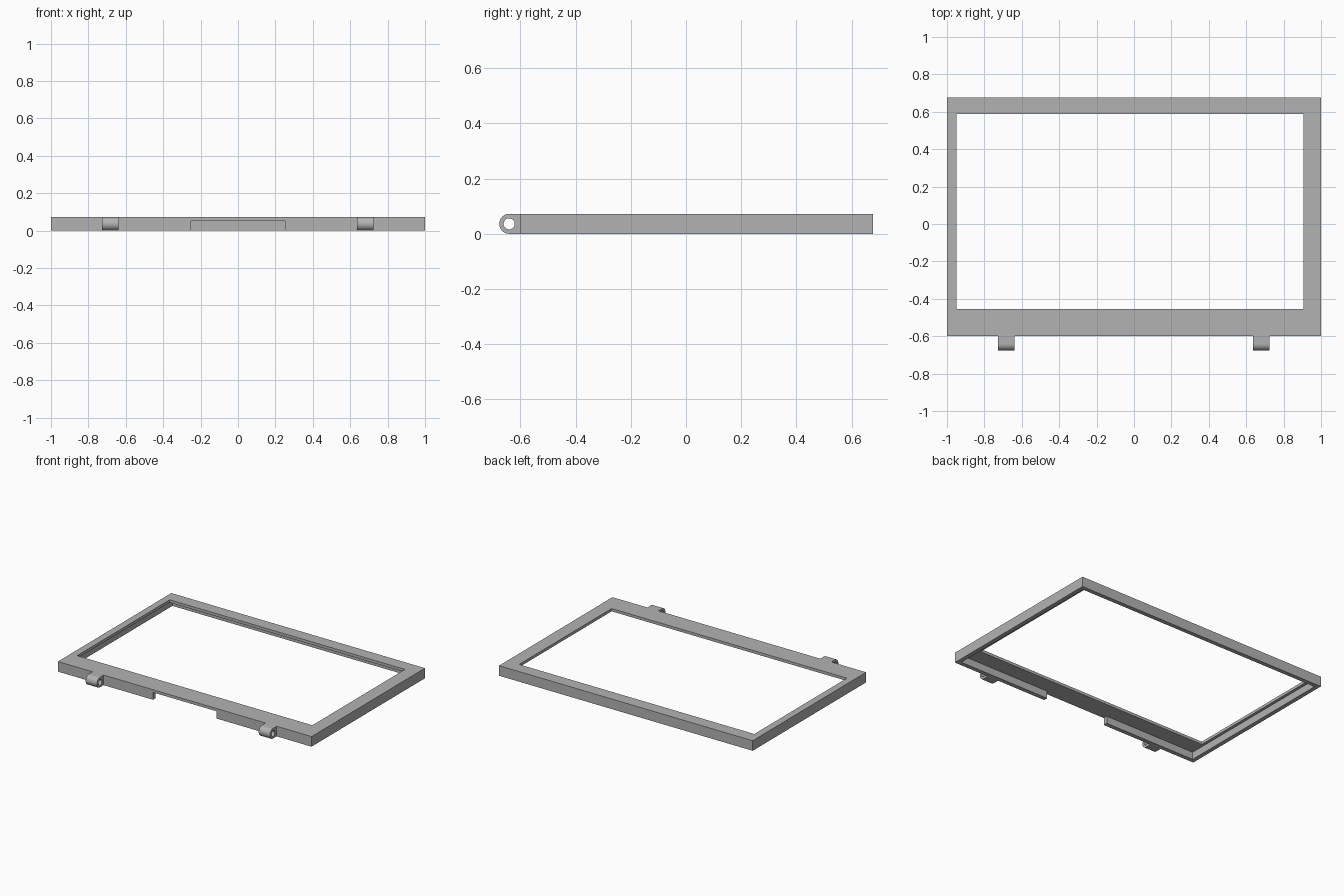
import bpy, bmesh, math

cube = bpy.data.objects.get("Cube")
if cube:
    bpy.data.objects.remove(cube, do_unlink=True)

grey = bpy.data.materials.new("plain grey")
grey.use_nodes = True
colour = (0.45, 0.45, 0.45, 1)
grey.diffuse_color = colour
grey.node_tree.nodes["Principled BSDF"].inputs["Base Color"].default_value = colour

HEIGHT = 0.072
FRONT, BACK = -0.6, 0.677
WALL = 0.03
PLATE_UNDERSIDE = 0.052


def prism(name, outline, axis, start, end):
    """Extrude a closed 2D outline along x (outline in y, z) or z (outline in x, y)."""
    bm = bmesh.new()
    place = (lambda a, b: (start, a, b)) if axis == "x" else (lambda a, b: (a, b, start))
    face = bm.faces.new([bm.verts.new(place(a, b)) for a, b in outline])
    moved = bmesh.ops.extrude_face_region(bm, geom=[face])["geom"]
    step = (end - start, 0, 0) if axis == "x" else (0, 0, end - start)
    bmesh.ops.translate(bm, vec=step, verts=[v for v in moved if isinstance(v, bmesh.types.BMVert)])
    bmesh.ops.recalc_face_normals(bm, faces=bm.faces)
    mesh = bpy.data.meshes.new(name)
    bm.to_mesh(mesh)
    bm.free()
    mesh.materials.append(grey)
    obj = bpy.data.objects.new(name, mesh)
    bpy.context.collection.objects.link(obj)
    return obj


def box(name, x0, x1, y0, y1, z0, z1):
    return prism(name, [(x0, y0), (x1, y0), (x1, y1), (x0, y1)], "z", z0, z1)


def arc(y, z, radius, start, end, steps):
    angles = [math.radians(start + (end - start) * i / steps) for i in range(steps + 1)]
    return [(y + radius * math.cos(a), z + radius * math.sin(a)) for a in angles]


def cut(target, cutter):
    mod = target.modifiers.new("cut", "BOOLEAN")
    mod.operation = "DIFFERENCE"
    mod.solver = "EXACT"
    mod.object = cutter
    bpy.ops.object.select_all(action="DESELECT")
    bpy.context.view_layer.objects.active = target
    target.select_set(True)
    bpy.ops.object.modifier_apply(modifier=mod.name)
    bpy.data.objects.remove(cutter, do_unlink=True)


# Hollow bezel: thin plate on top, walls around the rim, open window
frame = box("bezel_frame", -1, 1, FRONT, BACK, 0, HEIGHT)
cut(frame, box("cavity", WALL - 1, 1 - WALL, FRONT + WALL, BACK - WALL, -0.1, PLATE_UNDERSIDE))
cut(frame, box("window", -0.95, 0.905, -0.455, 0.587, -0.2, 0.2))
# Notch in the middle of the front wall
cut(frame, box("notch", -0.25, 0.25, FRONT - 0.1, FRONT + WALL + 0.02, -0.1, PLATE_UNDERSIDE))

# Hinge knuckles with pin holes on the front edge
radius = HEIGHT / 2
centre = radius - BACK
outline = arc(centre, radius, radius, 90, 270, 24) + [(FRONT, 0), (FRONT, HEIGHT)]
for side, x0 in (("right", -0.727), ("left", 0.637)):
    hinge = prism(side + "_hinge_knuckle", outline, "x", x0, x0 + 0.088)
    hole = arc(centre, radius, 0.02, 0, 360, 32)[:-1]
    cut(hinge, prism("pin_hole", hole, "x", x0 - 0.1, x0 + 0.2))
    bpy.ops.object.shade_smooth_by_angle(angle=math.radians(30))
